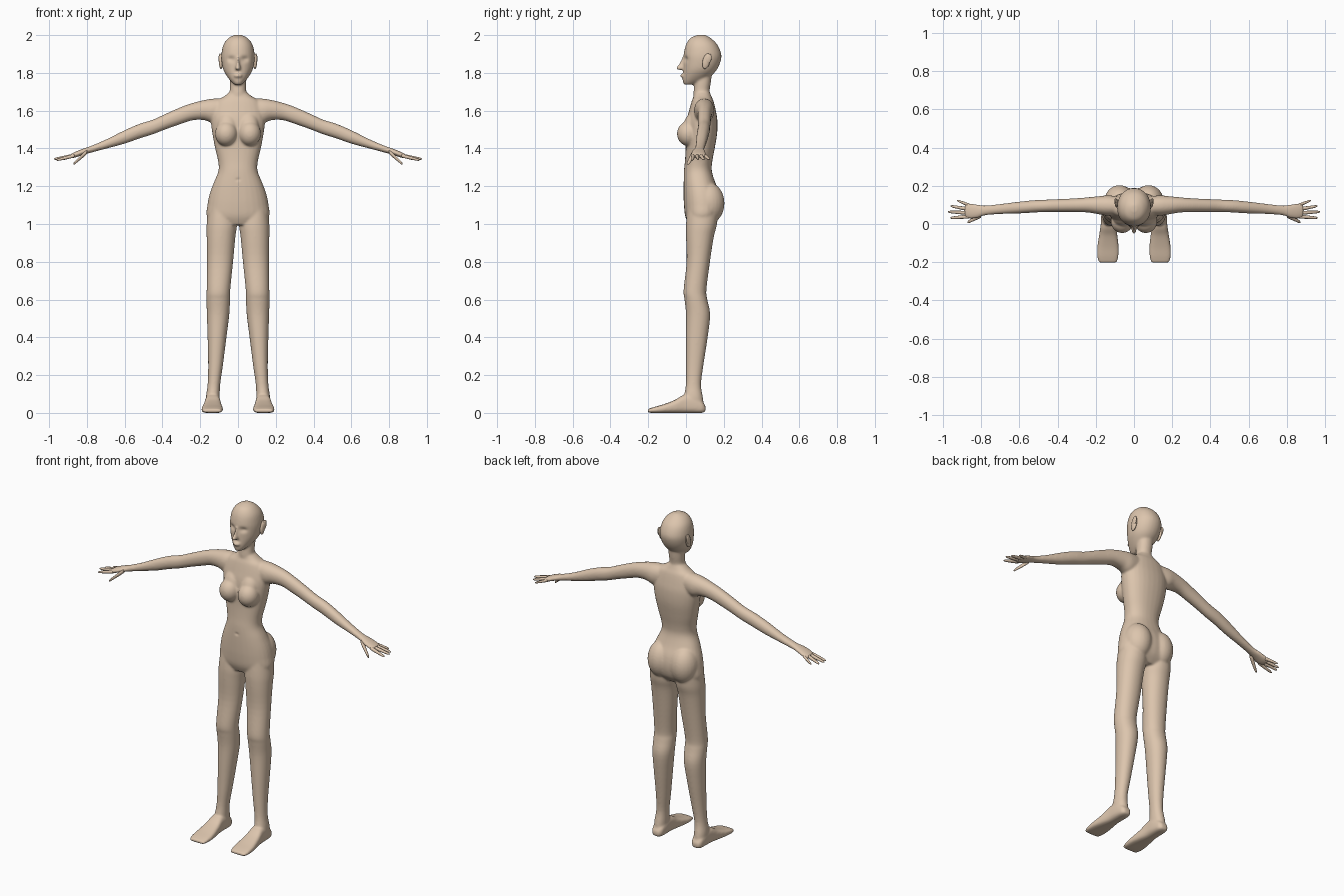
import bpy, bmesh
from math import cos, sin, pi, exp
from mathutils import Matrix, Vector

SKIN = bpy.data.materials.new("skin")
SKIN.diffuse_color = (0.72, 0.56, 0.42, 1)


def spline(rows, steps):
    """Catmull-Rom interpolation through the section rows."""
    out = []
    for i in range(len(rows) - 1):
        p0, p1 = rows[max(i - 1, 0)], rows[i]
        p2, p3 = rows[i + 1], rows[min(i + 2, len(rows) - 1)]
        for s in range(steps):
            t = s / steps
            out.append([0.5 * (2 * b + (c - a) * t + (2 * a - 5 * b + 4 * c - d) * t * t
                               + (3 * b - a - 3 * c + d) * t ** 3)
                        for a, b, c, d in zip(p0, p1, p2, p3)])
    return out + [list(rows[-1])]


def loft(bm, axis, rows, e=2.1, mirror=False, n=28, steps=4):
    """Closed tube along an axis; row = position, then min/max of both other axes."""
    for side in ((1, -1) if mirror else (1,)):
        rings = []
        for t, a0, a1, b0, b1 in spline(rows, steps):
            ring = []
            for k in range(n):
                c, s = cos(2 * pi * k / n), sin(2 * pi * k / n)
                a = (a0 + a1) / 2 + (a1 - a0) / 2 * abs(c) ** (2 / e) * (1 if c > 0 else -1)
                b = (b0 + b1) / 2 + (b1 - b0) / 2 * abs(s) ** (2 / e) * (1 if s > 0 else -1)
                x, y, z = {"x": (t, a, b), "y": (a, t, b), "z": (a, b, t)}[axis]
                ring.append(bm.verts.new((side * x, y, z)))
            rings.append(ring)
        for r, q in zip(rings, rings[1:]):
            for k in range(n):
                j = (k + 1) % n
                bm.faces.new((r[k], r[j], q[j], q[k]))
        bm.faces.new(rings[0])
        bm.faces.new(rings[-1])


def ball(bm, centre, radii, tilt=0, sides=(1, -1)):
    for s in sides:
        m = (Matrix.Translation((s * centre[0], centre[1], centre[2]))
             @ Matrix.Rotation(tilt, 4, "X") @ Matrix.Diagonal((*radii, 1)))
        bmesh.ops.create_uvsphere(bm, u_segments=24, v_segments=16, radius=1, matrix=m)


def finish(bm, name, voxel=0, smooth=0):
    bmesh.ops.recalc_face_normals(bm, faces=bm.faces)
    me = bpy.data.meshes.new(name)
    bm.to_mesh(me)
    bm.free()
    ob = bpy.data.objects.new(name, me)
    bpy.context.collection.objects.link(ob)
    if voxel:
        mod = ob.modifiers.new("fuse", "REMESH")
        mod.mode = "VOXEL"
        mod.voxel_size = voxel
        mod = ob.modifiers.new("relax", "SMOOTH")
        mod.factor, mod.iterations = 0.5, smooth
        dg = bpy.context.evaluated_depsgraph_get()
        new = bpy.data.meshes.new_from_object(ob.evaluated_get(dg))
        ob.modifiers.clear()
        ob.data = new
    ob.data.materials.clear()
    ob.data.materials.append(SKIN)
    for p in ob.data.polygons:
        p.use_smooth = True
    return ob


bm = bmesh.new()
# torso
torso = [(1.70, .044, .045, .125), (1.675, .075, .04, .135), (1.65, .115, .03, .146),
         (1.60, .138, .016, .158), (1.55, .144, .004, .166), (1.48, .136, -.002, .165),
         (1.40, .121, -.002, .152), (1.33, .105, -.006, .139), (1.28, .104, -.011, .137),
         (1.22, .128, -.013, .155), (1.16, .15, -.013, .18), (1.10, .162, -.011, .188),
         (1.04, .165, -.004, .175), (.995, .12, .015, .14)]
loft(bm, "z", [(z, -w, w, a, b) for z, w, a, b in torso], 2.25)
# bust and buttocks
ball(bm, (.062, .014, 1.478), (.06, .062, .066))
ball(bm, (.055, .03, 1.52), (.055, .045, .08), -.3)
ball(bm, (.076, .118, 1.11), (.08, .086, .11))
# neck and head
neck = [(1.82, .045, .05, .14), (1.75, .044, .045, .132), (1.70, .044, .04, .125),
        (1.66, .06, .04, .135)]
loft(bm, "z", [(z, -w, w, a, b) for z, w, a, b in neck])
head = [(2.002, .015, .065, .1), (1.985, .05, .024, .13), (1.95, .077, .0, .166),
        (1.90, .088, -.012, .187), (1.86, .087, -.013, .183), (1.82, .079, -.014, .165),
        (1.79, .064, -.016, .14), (1.76, .042, -.018, .1), (1.738, .02, -.012, .045)]
loft(bm, "z", [(z, -w, w, a, b) for z, w, a, b in head])
# nose and lips
loft(bm, "z", [(1.885, -.006, .006, -.02, .02), (1.85, -.009, .009, -.036, .02),
               (1.825, -.015, .015, -.054, .02), (1.815, -.013, .013, -.042, .02)])
ball(bm, (0, -.012, 1.785), (.024, .019, .013), sides=(1,))
# arms and palms
loft(bm, "x", [(.06, .05, .14, 1.55, 1.665), (.13, .043, .15, 1.535, 1.664),
               (.18, .05, .146, 1.55, 1.656), (.24, .06, .14, 1.549, 1.641),
               (.30, .062, .135, 1.53, 1.62), (.38, .063, .131, 1.502, 1.585),
               (.45, .063, .128, 1.475, 1.553), (.52, .06, .125, 1.453, 1.531),
               (.60, .055, .117, 1.425, 1.497), (.70, .052, .105, 1.398, 1.447),
               (.78, .045, .097, 1.377, 1.413), (.82, .031, .103, 1.366, 1.399),
               (.86, .027, .107, 1.352, 1.383), (.887, .035, .103, 1.347, 1.37)],
     mirror=True)
# legs
loft(bm, "z", [(1.10, .02, .155, .01, .17), (1.0, .006, .166, .0, .164),
               (.93, .014, .166, .0, .147), (.80, .026, .164, .003, .127),
               (.65, .041, .166, -.013, .108), (.60, .042, .167, -.008, .113),
               (.52, .046, .165, .0, .128), (.40, .061, .161, .0, .115),
               (.25, .08, .158, .0, .092), (.15, .094, .161, -.001, .08),
               (.08, .097, .17, -.012, .09), (.015, .1, .166, -.01, .097)],
     mirror=True)
# feet
loft(bm, "y", [(.104, .115, .152, .008, .035), (.085, .1, .166, .0, .06),
               (.04, .094, .172, -.001, .09), (-.01, .093, .175, -.001, .096),
               (-.06, .087, .183, -.001, .068), (-.12, .08, .192, -.001, .045),
               (-.17, .081, .193, -.001, .031), (-.203, .09, .184, .002, .02)],
     3, mirror=True)
body = finish(bm, "body", .005, 16)

# eye sockets and belly button pressed into the front
for c, r, d in (((.036, -.002, 1.873), .015, .010), ((-.036, -.002, 1.873), .015, .010),
                ((0, -.012, 1.235), .008, .004)):
    for v in body.data.vertices:
        q = v.co - Vector(c)
        if q.length < 3 * r:
            v.co.y += d * exp(-(q.x / 1.4) ** 2 / r ** 2 - q.z ** 2 / r ** 2 - q.y ** 2 / (4 * r * r))

# ears
bm = bmesh.new()
ball(bm, (.09, .108, 1.862), (.011, .02, .042), -.25)
ball(bm, (.096, .118, 1.875), (.007, .017, .027), -.25)
finish(bm, "ears")

# fingers: knuckle, tip, radius
bm = bmesh.new()
for a, b, r in (((.86, .097, 1.364), (.928, .124, 1.342), .0085),
                ((.87, .078, 1.363), (.96, .094, 1.342), .0095),
                ((.87, .058, 1.362), (.974, .064, 1.344), .0095),
                ((.865, .039, 1.362), (.962, .032, 1.338), .0095),
                ((.80, .046, 1.382), (.872, .009, 1.317), .012)):
    rows = []
    for t, k in ((0, 1), (.3, 1), (.6, .85), (.9, .65), (1, .25)):
        x, y, z = Vector(a).lerp(Vector(b), t)
        rows.append((x, y - r * k, y + r * k, z - r * k, z + r * k))
    loft(bm, "x", rows, mirror=True, n=14, steps=3)
finish(bm, "fingers")
